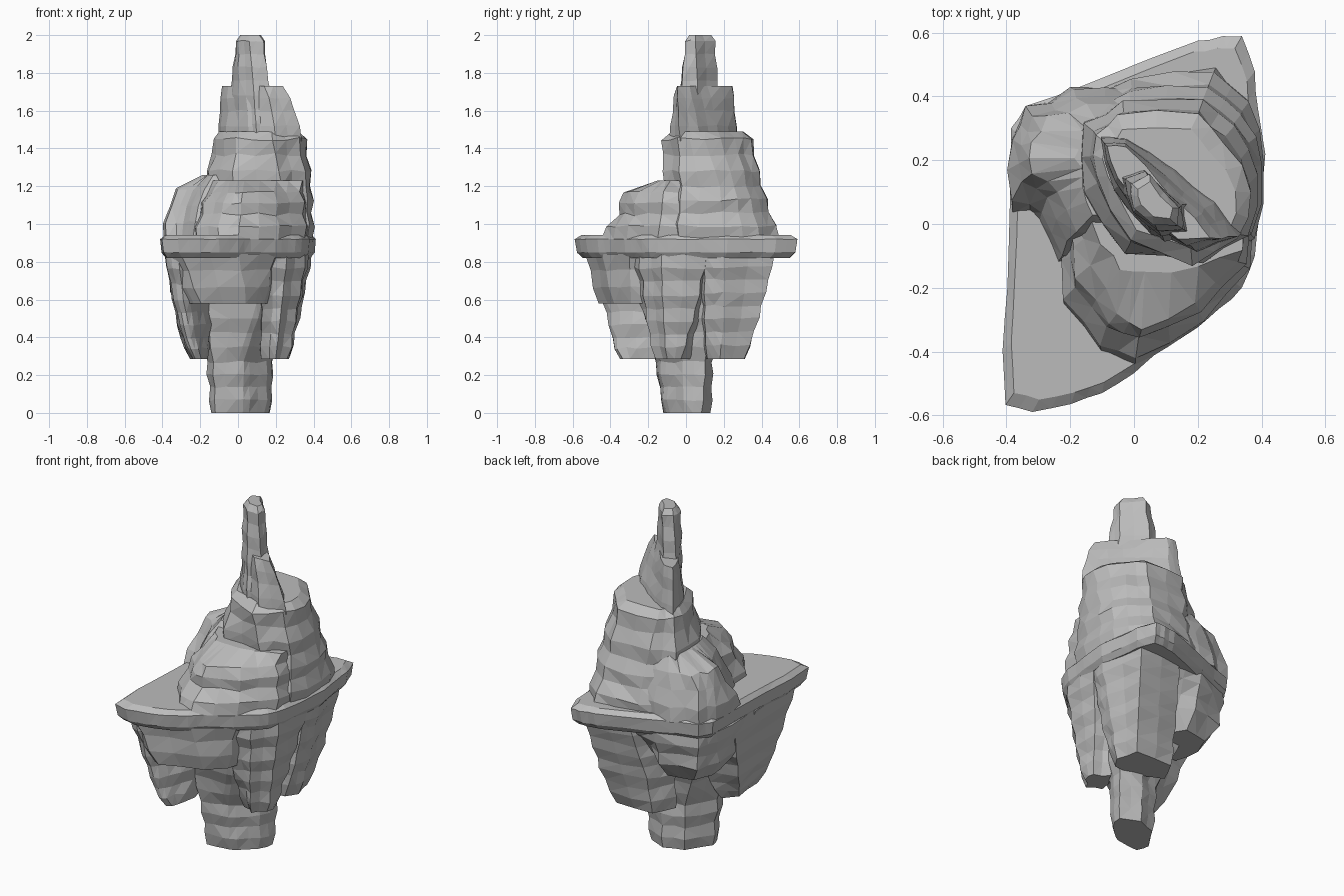
import bpy, bmesh, math, random
from mathutils import Vector

random.seed(4)
stone = bpy.data.materials.new("grey_stone")
stone.diffuse_color = (0.5, 0.5, 0.5, 1)
parts = []


def mid_split(pts):
    """Insert a midpoint on every edge of a closed outline."""
    out = []
    for a, b in zip(pts, pts[1:] + pts[:1]):
        out += [Vector(a), (Vector(a) + Vector(b)) / 2]
    return out


def rock(name, sections, step=0.075, rough=0.012):
    """Loft outlines (z, points) with banded, fluted rock faces."""
    secs = [(z, mid_split(p)) for z, p in sections]
    n = len(secs[0][1])
    flute = [random.uniform(-rough, rough * 0.7) for _ in range(n)]
    rings = []
    for i, ((z0, p0), (z1, p1)) in enumerate(zip(secs, secs[1:])):
        k = max(1, round((z1 - z0) / step))
        last = 1 if i == len(secs) - 2 else 0
        for j in range(k + last):
            t = j / k
            rings.append((z0 + (z1 - z0) * t, [a.lerp(b, t) for a, b in zip(p0, p1)]))
    bm = bmesh.new()
    loops = []
    for r, (z, pts) in enumerate(rings):
        c = sum(pts, Vector((0, 0))) / n
        band = rough * (0.5 if r % 2 else -0.5)
        end = r in (0, len(rings) - 1)
        loop = []
        for i, p in enumerate(pts):
            d = (p - c).normalized()
            q = p + d * (flute[i] + band + random.uniform(-1, 1) * rough * 0.4)
            dz = 0 if end else random.uniform(-1, 1) * rough * 0.6
            loop.append(bm.verts.new((q.x, q.y, z + dz)))
        loops.append(loop)
    for a, b in zip(loops, loops[1:]):
        for i in range(n):
            j = (i + 1) % n
            bm.faces.new((a[i], a[j], b[j], b[i]))
    bm.faces.new(loops[0][::-1])
    bm.faces.new(loops[-1])
    bmesh.ops.triangulate(bm, faces=bm.faces[:])
    bmesh.ops.recalc_face_normals(bm, faces=bm.faces)
    me = bpy.data.meshes.new(name)
    bm.to_mesh(me)
    bm.free()
    me.materials.append(stone)
    ob = bpy.data.objects.new(name, me)
    bpy.context.collection.objects.link(ob)
    parts.append(ob)


def scaled(pts, s):
    return [(x * s, y * s) for x, y in pts]


# Wide skewed shelf around the middle
rim = [(-.405, -.57), (-.32, -.592), (-.2, -.57), (-.1, -.53), (0, -.47), (.07, -.41),
       (.2, -.33), (.27, -.27), (.34, -.2), (.38, -.1), (.4, .05), (.413, .22),
       (.39, .36), (.38, .48), (.34, .592), (.28, .592), (.2, .575), (-.1, .46),
       (-.34, .37), (-.385, .3), (-.39, .1), (-.4, -.2), (-.415, -.4)]
rock("shelf", [(.82, scaled(rim, .93)), (.85, scaled(rim, .975)),
               (.92, rim), (.943, scaled(rim, .93))], rough=.004)

# Stem and root under the shelf
rock("stem", [
    (0, [(-.155, -.05), (-.12, -.12), (-.01, -.12), (.06, -.09), (.155, -.01), (.165, .08), (.06, .13), (-.06, .1)]),
    (.27, [(-.17, -.06), (-.13, -.16), (0, -.15), (.06, -.11), (.165, -.02), (.18, .1), (.06, .14), (-.07, .11)]),
    (.58, [(-.22, -.1), (-.18, -.22), (.1, -.24), (.15, -.2), (.25, -.1), (.25, .12), (.05, .2), (-.2, .18)]),
    (.85, [(-.3, -.15), (-.25, -.3), (.12, -.3), (.18, -.25), (.3, -.1), (.3, .12), (.05, .3), (-.25, .25)])],
    rough=.01)

# Hanging lumps
rock("front_overhang", [
    (.58, [(-.28, -.42), (-.2, -.47), (.04, -.38), (.15, -.29), (.17, -.12), (-.28, -.12)]),
    (.84, [(-.38, -.48), (-.3, -.53), (0, -.44), (.2, -.3), (.22, -.1), (-.38, -.1)])])
rock("front_left_lump", [
    (.285, [(-.26, -.12), (-.24, -.34), (-.21, -.355), (-.18, -.31), (-.16, -.17), (-.19, -.06)]),
    (.4, [(-.31, -.05), (-.29, -.37), (-.25, -.4), (-.2, -.34), (-.15, -.2), (-.16, 0)]),
    (.6, [(-.35, .03), (-.34, -.41), (-.29, -.45), (-.22, -.38), (-.15, -.2), (-.15, .08)]),
    (.84, [(-.385, .1), (-.39, -.47), (-.32, -.52), (-.2, -.4), (-.1, -.2), (-.1, .15)])])
rock("right_lump", [
    (.285, [(.12, -.12), (.2, -.17), (.26, -.1), (.27, -.02), (.18, .02), (.12, -.05)]),
    (.55, [(.13, -.23), (.23, -.22), (.31, -.12), (.32, .06), (.2, .1), (.1, 0)]),
    (.84, [(.1, -.33), (.26, -.25), (.36, -.13), (.385, .12), (.2, .14), (.05, 0)])])
rock("back_right_lump", [
    (.285, [(.08, .1), (.23, .11), (.27, .18), (.24, .31), (-.01, .32), (-.06, .18)]),
    (.5, [(.1, .08), (.3, .1), (.32, .2), (.29, .385), (0, .36), (-.06, .2)]),
    (.84, [(.1, .05), (.37, .1), (.39, .2), (.34, .47), (.05, .46), (-.05, .2)])])
rock("back_left_lump", [
    (.54, [(-.27, .02), (-.1, .03), (0, .2), (-.1, .32), (-.26, .3), (-.31, .18)]),
    (.64, [(-.34, 0), (-.05, .03), (.04, .26), (-.1, .39), (-.31, .34), (-.36, .2)]),
    (.84, [(-.385, 0), (0, 0), (.13, .46), (-.1, .44), (-.34, .36), (-.39, .25)])])

# Stepped crag above the shelf
rock("front_step", [
    (.92, [(-.24, 0), (-.22, -.26), (-.11, -.42), (0, -.465), (.22, -.32), (.36, -.15), (.385, .1), (0, .2)]),
    (1.05, [(-.22, 0), (-.19, -.2), (-.1, -.34), (.01, -.38), (.21, -.28), (.35, -.13), (.38, .1), (0, .2)]),
    (1.17, [(-.19, .04), (-.14, -.13), (-.06, -.29), (.02, -.35), (.2, -.26), (.34, -.12), (.38, .1), (0, .2)]),
    (1.23, [(-.15, .06), (-.09, -.06), (-.04, -.14), (.03, -.16), (.2, -.13), (.33, -.08), (.36, .1), (0, .2)])],
    rough=.016)
rock("left_step", [
    (.92, [(-.385, .03), (-.3, 0), (-.24, -.12), (0, -.1), (0, .43), (-.2, .43), (-.34, .365), (-.385, .27)]),
    (1.1, [(-.36, .13), (-.28, .07), (-.21, -.05), (0, -.1), (0, .41), (-.18, .4), (-.32, .34), (-.36, .25)]),
    (1.18, [(-.31, .16), (-.24, .1), (-.18, .0), (0, -.05), (0, .38), (-.15, .37), (-.26, .32), (-.31, .25)]),
    (1.26, [(-.18, .17), (-.17, .1), (-.13, .03), (0, 0), (0, .35), (-.12, .33), (-.16, .29), (-.18, .24)])],
    rough=.018)
rock("back_mass", [
    (.92, [(-.2, 0), (0, -.15), (.25, -.15), (.38, -.05), (.4, .2), (.37, .4), (.26, .5), (0, .46), (-.22, .4)]),
    (1.2, [(-.17, .08), (-.03, -.1), (.23, -.11), (.37, -.03), (.39, .18), (.33, .33), (.22, .4), (-.02, .4), (-.17, .33)]),
    (1.45, [(-.12, .15), (-.01, -.05), (.18, -.12), (.33, -.05), (.36, .1), (.28, .26), (.2, .34), (-.05, .34), (-.12, .28)]),
    (1.49, [(-.1, .15), (0, -.03), (.18, -.08), (.31, -.03), (.33, .1), (.25, .24), (.18, .3), (-.04, .3), (-.1, .26)])],
    rough=.015)

# Thin curved wall and spire on top
rock("crest_wall", [
    (1.44, [(-.11, .28), (-.07, .1), (.06, -.04), (.2, -.09), (.34, -.03), (.26, .08), (.14, .18), (-.03, .28)]),
    (1.6, [(-.1, .26), (-.06, .12), (.05, -.02), (.18, -.07), (.3, -.04), (.22, .05), (.11, .15), (-.03, .26)]),
    (1.73, [(-.09, .25), (-.06, .15), (.04, .02), (.14, -.05), (.24, -.045), (.19, .02), (.1, .12), (-.03, .25)])],
    rough=.008)
rock("spire", [
    (1.45, [(-.06, .16), (0, .03), (.1, -.06), (.2, -.03), (.2, .07), (.07, .19)]),
    (1.76, [(-.04, .15), (0, .03), (.08, -.03), (.16, -.02), (.15, .06), (.03, .165)]),
    (1.97, [(-.01, .13), (0, .05), (.06, 0), (.13, 0), (.14, .05), (.05, .15)]),
    (2.0, [(.005, .115), (.015, .06), (.06, .015), (.115, .015), (.125, .05), (.05, .135)])],
    rough=.007)

# Fuse the parts into one solid rock
crag = parts[0]
for ob in parts[1:]:
    m = crag.modifiers.new("fuse", 'BOOLEAN')
    m.operation, m.solver, m.object = 'UNION', 'EXACT', ob
    bpy.context.view_layer.update()
    me = bpy.data.meshes.new_from_object(crag.evaluated_get(bpy.context.evaluated_depsgraph_get()))
    crag.modifiers.clear()
    crag.data = me
    bpy.data.objects.remove(ob)
crag.name = "floating_rock_crag"
